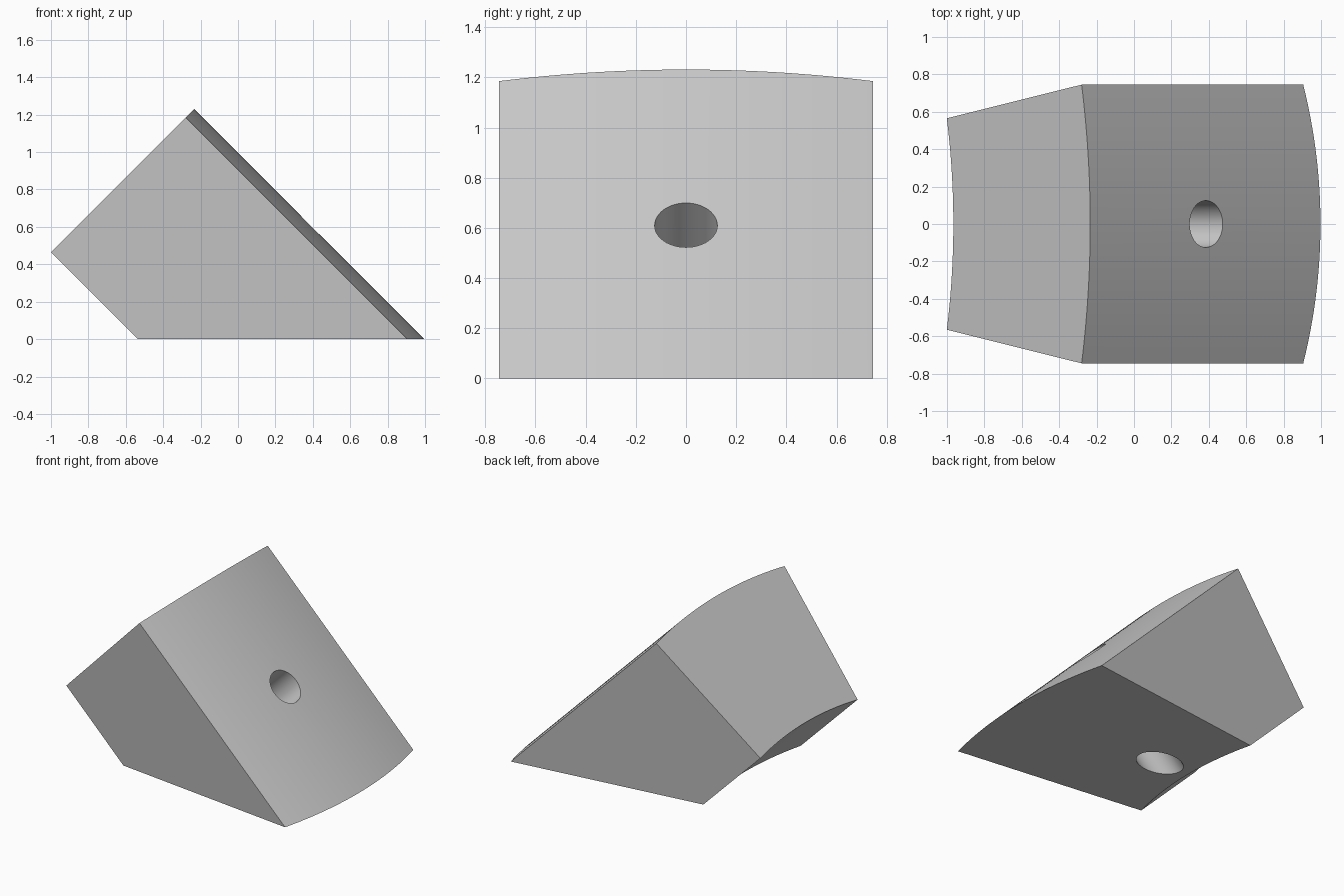
import bpy, bmesh, math
from mathutils import Matrix, Vector

if "Cube" in bpy.data.objects:
    bpy.data.objects.remove(bpy.data.objects["Cube"])

S = math.sqrt(0.5)
HALF_ANGLE = math.radians(10)
R_OUT, R_IN = 4.29, 3.255
CENTRE = 0.705 - R_OUT          # arc centre along the radial direction
TOP = -1.036                    # upper end along the block's length
SEGMENTS = 32

# local x = radial, local y = width, local z = length; tilted 45 degrees
TILT = Matrix(((S, 0, S, 0), (0, 1, 0, 0), (S, 0, -S, 0), (0, 0, 0, 1)))

grey = bpy.data.materials.new("grey")
grey.diffuse_color = (0.6, 0.6, 0.6, 1)
grey.use_nodes = True
grey.node_tree.nodes["Principled BSDF"].inputs["Base Color"].default_value = grey.diffuse_color


def make_object(name, bm):
    bmesh.ops.recalc_face_normals(bm, faces=bm.faces)
    mesh = bpy.data.meshes.new(name)
    bm.to_mesh(mesh)
    bm.free()
    mesh.materials.append(grey)
    obj = bpy.data.objects.new(name, mesh)
    bpy.context.collection.objects.link(obj)
    return obj


def arc(radius):
    angles = [HALF_ANGLE * (2 * i / SEGMENTS - 1) for i in range(SEGMENTS + 1)]
    return [(CENTRE + radius * math.cos(a), radius * math.sin(a)) for a in angles]


# Arched segment block: ring sector swept along its length, cut flat at the ground
bm = bmesh.new()
profile = arc(R_OUT) + arc(R_IN)[::-1]
base = bm.faces.new([bm.verts.new((x, y, TOP)) for x, y in profile])
swept = bmesh.ops.extrude_face_region(bm, geom=[base])["geom"]
bmesh.ops.translate(bm, vec=(0, 0, 3),
                    verts=[v for v in swept if isinstance(v, bmesh.types.BMVert)])
bm.transform(TILT)
cut = bmesh.ops.bisect_plane(bm, geom=bm.verts[:] + bm.edges[:] + bm.faces[:],
                             plane_co=(0, 0, 0), plane_no=(0, 0, -1), clear_outer=True)
bmesh.ops.contextual_create(
    bm, geom=[e for e in cut["geom_cut"] if isinstance(e, bmesh.types.BMEdge)])
block = make_object("arched_block", bm)

# Bolt hole square to the curved face
bm = bmesh.new()
bmesh.ops.create_cone(bm, cap_ends=True, segments=48, radius1=0.125, radius2=0.125, depth=4)
bm.transform(Matrix.Translation((-0.225, 0, 0)) @ Matrix.Rotation(math.pi / 4, 4, 'Y'))
cutter = make_object("hole_cutter", bm)
cutter.hide_render = True

hole = block.modifiers.new("bolt_hole", 'BOOLEAN')
hole.operation = 'DIFFERENCE'
hole.solver = 'EXACT'
hole.object = cutter
bpy.context.view_layer.objects.active = block
block.select_set(True)
bpy.ops.object.modifier_apply(modifier=hole.name)
bpy.data.objects.remove(cutter)
bpy.ops.object.shade_smooth_by_angle(angle=math.radians(30))
